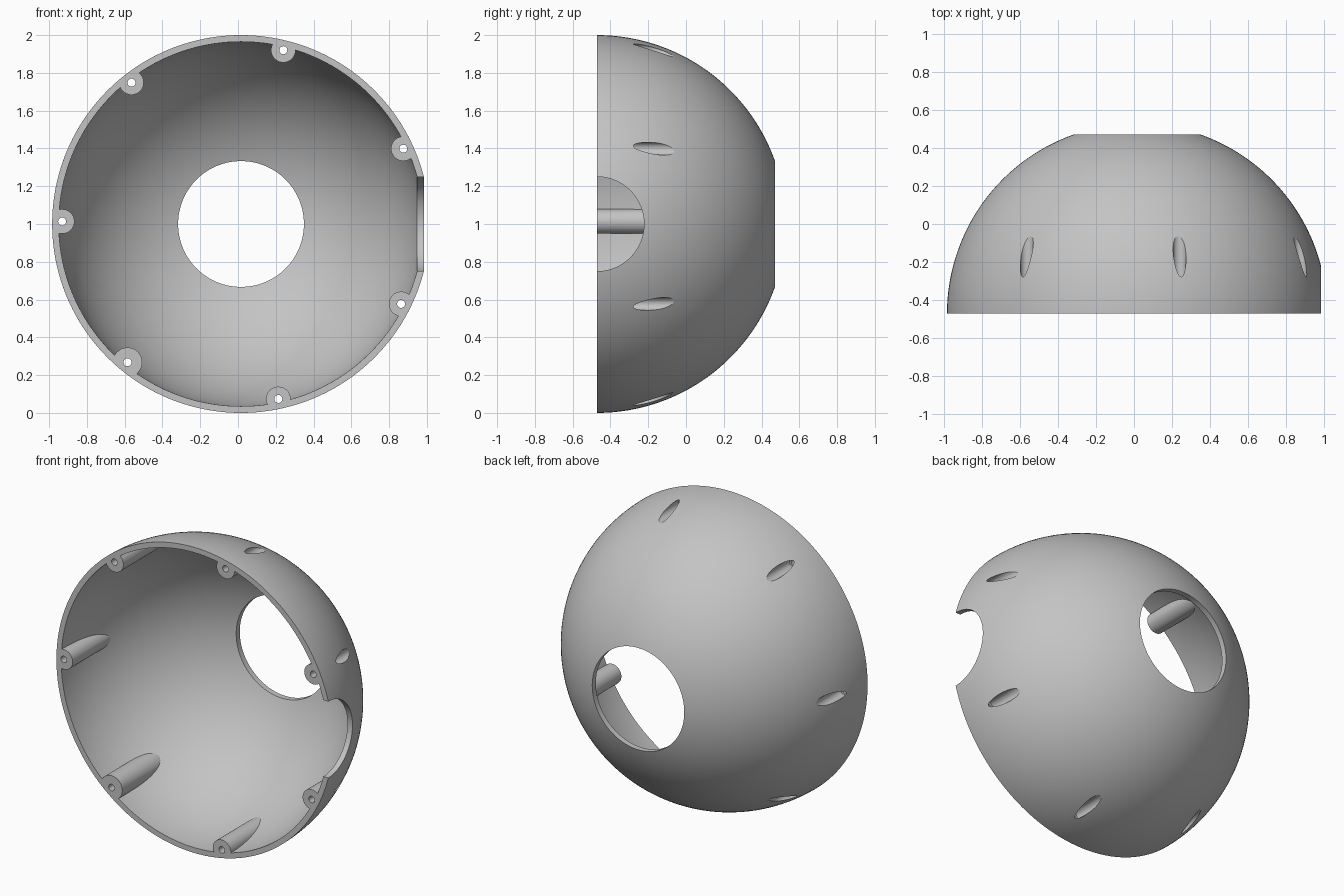
import bpy, bmesh
from math import sin, cos, tau, radians, degrees, asin

if "Cube" in bpy.data.objects:
    bpy.data.objects.remove(bpy.data.objects["Cube"])

CX, CZ, FRONT = 0.016, 1.0, -0.472      # dome centre; the open rim lies at y = FRONT
OUTER, INNER = 1.0, 0.965
BACK_HOLE, SIDE_HOLE = 0.333, 0.25
SCREWS, SCREW_RING = 7, 0.947


def arc(radius, start, end, steps):
    """Arc profile as (radius, depth) pairs, angles in degrees from the rim plane."""
    angles = [radians(start + (end - start) * i / steps) for i in range(steps + 1)]
    return [(radius * cos(a), radius * sin(a)) for a in angles]


def lathe(bm, profile, x=0, z=0, sides=48, closed=False):
    """Revolve a (radius, depth) profile around the front-to-back axis."""
    rings = [[bm.verts.new((x + r * cos(tau * i / sides), y, z + r * sin(tau * i / sides)))
              for i in range(sides)] for r, y in profile]
    pairs = list(zip(rings, rings[1:]))
    if closed:
        pairs.append((rings[-1], rings[0]))
    else:
        bm.faces.new(rings[0])
        bm.faces.new(rings[-1])
    for a, b in pairs:
        for i in range(sides):
            j = (i + 1) % sides
            bm.faces.new((a[i], a[j], b[j], b[i]))


def finish(name, bm):
    bmesh.ops.recalc_face_normals(bm, faces=bm.faces)
    mesh = bpy.data.meshes.new(name)
    bm.to_mesh(mesh)
    bm.free()
    obj = bpy.data.objects.new(name, mesh)
    obj.location = (CX, FRONT, CZ)
    bpy.context.collection.objects.link(obj)
    return obj


def combine(target, tool, operation):
    """Apply a boolean and discard its tool."""
    bpy.context.view_layer.objects.active = target
    mod = target.modifiers.new(operation, "BOOLEAN")
    mod.object, mod.operation, mod.solver = tool, operation, "EXACT"
    bpy.ops.object.modifier_apply(modifier=mod.name)
    bpy.data.objects.remove(tool)


def screw_positions():
    for k in range(SCREWS):
        a = radians(24.9) + tau * k / SCREWS
        yield k, SCREW_RING * cos(a), SCREW_RING * sin(a)


# Hollow dome with a round opening at the back, slightly overlong at the rim
bm = bmesh.new()
outer = arc(OUTER, -5, degrees(asin((1 - (BACK_HOLE / OUTER) ** 2) ** 0.5)), 56)
inner = arc(INNER, degrees(asin((1 - (BACK_HOLE / INNER) ** 2) ** 0.5)), -5, 56)
lathe(bm, outer + inner, sides=160, closed=True)
dome = finish("dome_shell", bm)

# Screw bosses, trimmed to stay inside the outer skin
bm = bmesh.new()
for k, x, z in screw_positions():
    r = 0.078 if k == 4 else 0.065
    lathe(bm, [(r, -0.06), (r, 0.48)], x, z)
bosses = finish("screw_bosses", bm)
bm = bmesh.new()
lathe(bm, arc(0.985, -20, 45, 50), sides=160)
combine(bosses, finish("boss_trim", bm), "INTERSECT")
combine(dome, bosses, "UNION")

# Stepped screw bores that break out through the skin as slim slots
bm = bmesh.new()
for k, x, z in screw_positions():
    lathe(bm, [(0.021, -0.2), (0.021, 0.16), (0.034, 0.16), (0.034, 0.6)], x, z)
combine(dome, finish("screw_bores", bm), "DIFFERENCE")

# Half-round opening in the left side of the rim
bm = bmesh.new()
lathe(bm, [(SIDE_HOLE, -1.3), (SIDE_HOLE, -0.7)], sides=96)
side_cutter = finish("side_opening", bm)
side_cutter.rotation_euler.z = radians(90)
bpy.context.view_layer.update()
combine(dome, side_cutter, "DIFFERENCE")

# Flat cut across the rim
bm = bmesh.new()
bmesh.ops.create_cube(bm, size=3)
bmesh.ops.translate(bm, verts=bm.verts, vec=(0, -1.5, 0))
combine(dome, finish("rim_cutter", bm), "DIFFERENCE")

# Single grey finish
grey = bpy.data.materials.new("light_grey")
grey.use_nodes = True
grey.diffuse_color = (0.55, 0.55, 0.55, 1)
grey.node_tree.nodes["Principled BSDF"].inputs["Base Color"].default_value = grey.diffuse_color
dome.data.materials.clear()
dome.data.materials.append(grey)
for face in dome.data.polygons:
    face.material_index = 0

# Smooth curved skin with crisp edges
bpy.ops.object.select_all(action="DESELECT")
dome.select_set(True)
bpy.context.view_layer.objects.active = dome
bpy.ops.object.shade_smooth_by_angle(angle=radians(14))
